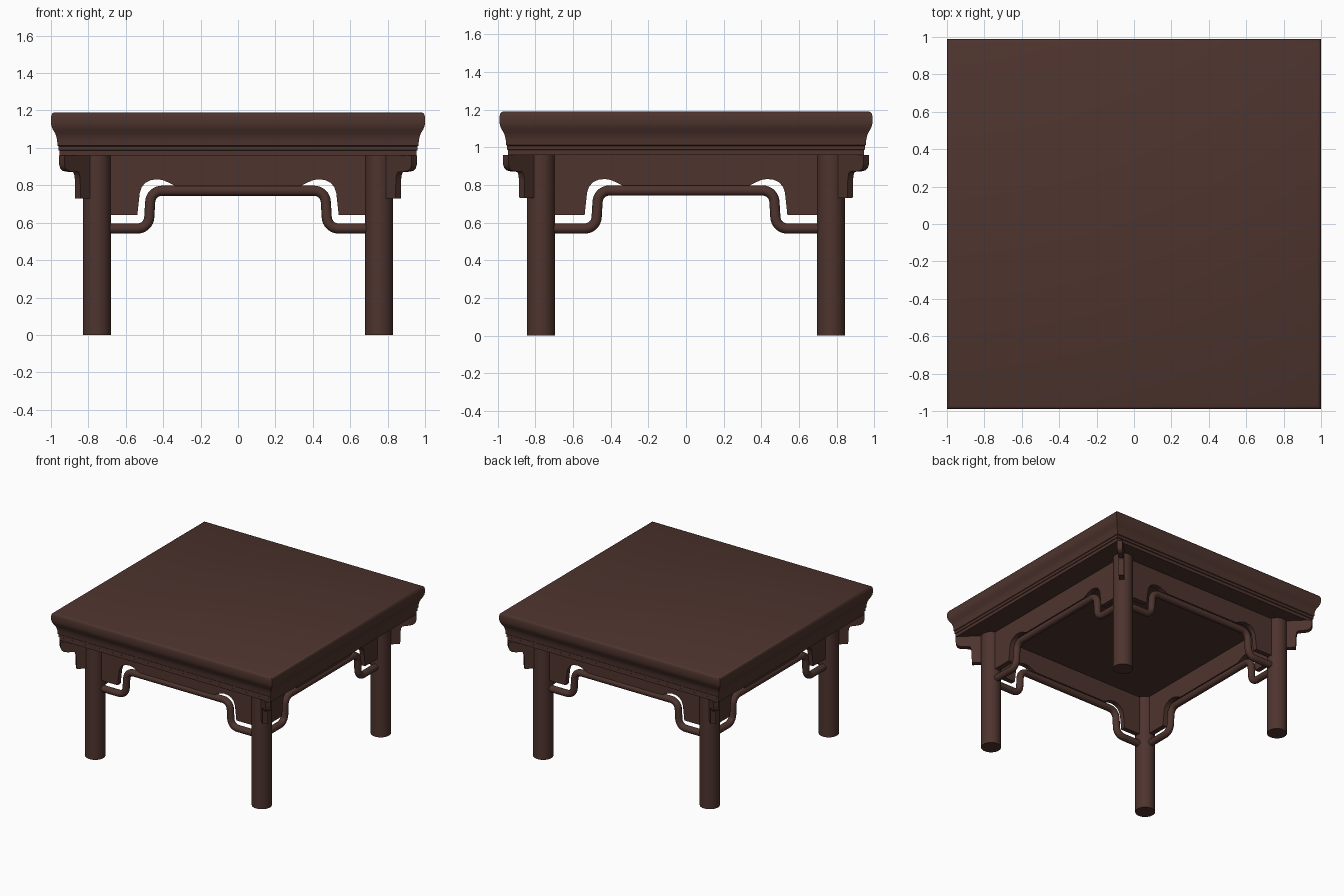
import bpy, bmesh, math
from mathutils import Vector, Matrix

if "Cube" in bpy.data.objects:
    bpy.data.objects.remove(bpy.data.objects["Cube"])

wood = bpy.data.materials.new("dark brown wood")
wood.diffuse_color = (0.0762, 0.0343, 0.0273, 1)
wood.use_nodes = True
wood.node_tree.nodes["Principled BSDF"].inputs["Base Color"].default_value = wood.diffuse_color

LX, LY = 0.755, 0.77      # leg axis
LEG_R, UNDER = 0.075, 0.96


def finish(name, bm, matrix=Matrix(), angle=35):
    bmesh.ops.recalc_face_normals(bm, faces=bm.faces)
    me = bpy.data.meshes.new(name)
    bm.to_mesh(me)
    bm.free()
    me.materials.append(wood)
    ob = bpy.data.objects.new(name, me)
    bpy.context.collection.objects.link(ob)
    ob.matrix_world = matrix
    bpy.ops.object.select_all(action='DESELECT')
    ob.select_set(True)
    bpy.context.view_layer.objects.active = ob
    bpy.ops.object.shade_smooth_by_angle(angle=math.radians(angle))
    return ob


def plate(name, outline, thick, matrix):
    """Extruded outline given in local x, z."""
    bm = bmesh.new()
    f = bm.faces.new([bm.verts.new((x, -thick / 2, z)) for x, z in outline])
    ext = bmesh.ops.extrude_face_region(bm, geom=[f])
    vs = [v for v in ext['geom'] if isinstance(v, bmesh.types.BMVert)]
    bmesh.ops.translate(bm, verts=vs, vec=(0, thick, 0))
    return finish(name, bm, matrix)


def fillet(pts, r, n=8):
    """Round the inner corners of an open path."""
    out = [Vector(pts[0])]
    for a, b, c in zip(pts, pts[1:], pts[2:]):
        a, b, c = Vector(a), Vector(b), Vector(c)
        p = b + (a - b).normalized() * r
        q = b + (c - b).normalized() * r
        w = 0.75
        for i in range(n + 1):
            t = i / n
            k0, k1, k2 = (1 - t) ** 2, 2 * t * (1 - t) * w, t * t
            out.append((p * k0 + b * k1 + q * k2) / (k0 + k1 + k2))
    out.append(Vector(pts[-1]))
    return out


def tube(name, path, r, matrix, sides=20):
    """Round rod along a path in local x, z."""
    bm = bmesh.new()
    rings = []
    for i, p in enumerate(path):
        d = (path[min(i + 1, len(path) - 1)] - path[max(i - 1, 0)]).normalized()
        nx, nz = -d.y, d.x
        ring = []
        for k in range(sides):
            a = 2 * math.pi * k / sides
            c, s = r * math.cos(a), r * math.sin(a)
            ring.append(bm.verts.new((p.x + nx * c, s, p.y + nz * c)))
        rings.append(ring)
    for A, B in zip(rings, rings[1:]):
        for k in range(sides):
            j = (k + 1) % sides
            bm.faces.new((A[k], A[j], B[j], B[k]))
    bm.faces.new(rings[0])
    bm.faces.new(rings[-1])
    return finish(name, bm, matrix)


# Table top: moulded edge profile as (inset from the rim, height)
profile = [(0.045, 0.96), (0.045, 0.985), (0.040, 0.988), (0.040, 1.008),
           (0.035, 1.012), (0.033, 1.04), (0.029, 1.06), (0.022, 1.078),
           (0.010, 1.098), (0.003, 1.115), (0, 1.13), (0, 1.165),
           (0.003, 1.178), (0.009, 1.186), (0.018, 1.19)]
bm = bmesh.new()
rings = []
for d, z in profile:
    x, y = 1.0 - d, 0.99 - d
    rings.append([bm.verts.new((sx * x, sy * y, z))
                  for sx, sy in ((-1, -1), (1, -1), (1, 1), (-1, 1))])
for A, B in zip(rings, rings[1:]):
    for k in range(4):
        j = (k + 1) % 4
        bm.faces.new((A[k], A[j], B[j], B[k]))
bm.faces.new(rings[0])
bm.faces.new(rings[-1])
finish("table_top", bm)

# Legs with a diagonal bracket on the outer corner
r2 = math.sqrt(2)
bracket = [(0.0, UNDER), (0.187, UNDER), (0.187, 0.91), (0.181, 0.89),
           (0.168, 0.877), (0.150, 0.873), (0.113, 0.87), (0.107, 0.86),
           (0.103, 0.83), (0.101, 0.73), (0.0, 0.73)]
bracket = [(x * r2, z) for x, z in bracket]
for sx, nx in ((-1, "left"), (1, "right")):
    for sy, ny in ((-1, "front"), (1, "back")):
        bm = bmesh.new()
        bmesh.ops.create_cone(bm, cap_ends=True, segments=48, radius1=LEG_R,
                              radius2=LEG_R, depth=UNDER)
        finish(f"{ny}_{nx}_leg", bm,
               Matrix.Translation((sx * LX, sy * LY, UNDER / 2)))
        plate(f"{ny}_{nx}_bracket", bracket, 0.04,
              Matrix.Translation((sx * LX, sy * LY, 0))
              @ Matrix.Rotation(math.atan2(sy, sx), 4, 'Z'))

# Aprons and humpback rails on the four sides
for i, name in enumerate(("front", "right", "back", "left")):
    off, half = (LY, LX) if i % 2 == 0 else (LX, LY)
    m = Matrix.Rotation(i * math.pi / 2, 4, 'Z') @ Matrix.Translation((0, -off, 0))
    cut = [(half, UNDER), (half, 0.642), (0.538, 0.642), (0.532, 0.70),
           (0.525, 0.76), (0.515, 0.79), (0.495, 0.814), (0.465, 0.828),
           (0.43, 0.832), (0.40, 0.827), (0.37, 0.814), (0.335, 0.797)]
    plate(name + "_apron", cut + [(-x, z) for x, z in reversed(cut)], 0.04, m)
    bend = [(half, 0.569), (0.478, 0.569), (0.466, 0.771)]
    path = fillet([(-x, z) for x, z in bend] + bend[::-1], 0.06)
    tube(name + "_rail", path, 0.027, m)
